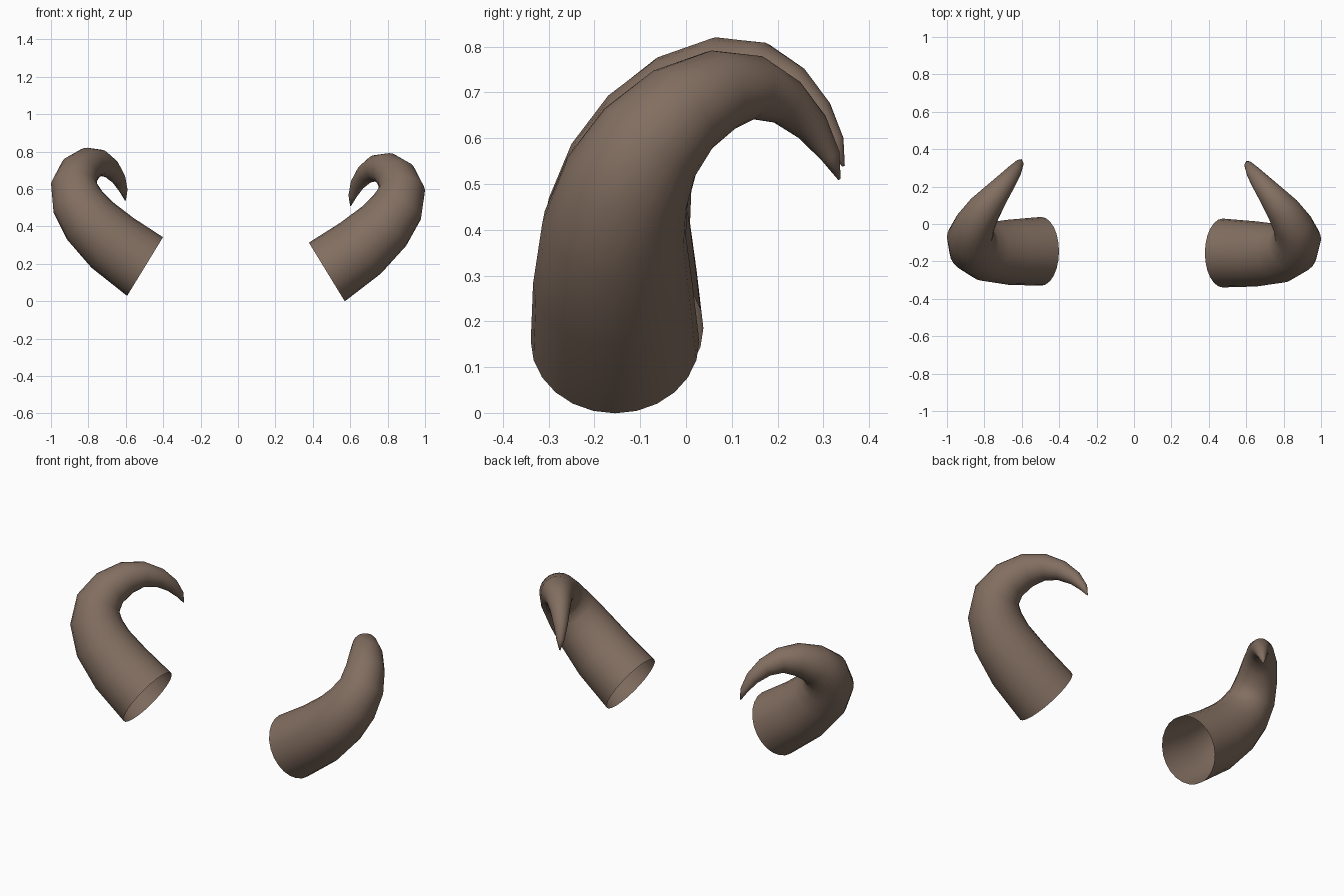
import bpy, bmesh, math
from mathutils import Vector

if "Cube" in bpy.data.objects:
    bpy.data.objects.remove(bpy.data.objects["Cube"])

brown = bpy.data.materials.new("horn brown")
brown.diffuse_color = (0.225, 0.157, 0.118, 1)
brown.use_nodes = True
brown.node_tree.nodes["Principled BSDF"].inputs["Base Color"].default_value = brown.diffuse_color

# Horn centre line and radius: x, y, z, r from open base to tip
PATH = [
    (0.475, -0.155, 0.156, 0.184),
    (0.655, -0.160, 0.283, 0.174),
    (0.780, -0.157, 0.400, 0.158),
    (0.850, -0.130, 0.500, 0.142),
    (0.876, -0.080, 0.590, 0.124),
    (0.850, -0.010, 0.660, 0.107),
    (0.797, 0.075, 0.704, 0.090),
    (0.737, 0.150, 0.711, 0.070),
    (0.682, 0.218, 0.680, 0.053),
    (0.638, 0.275, 0.625, 0.038),
    (0.612, 0.315, 0.562, 0.022),
    (0.602, 0.335, 0.510, 0.003),
]
SIDES = 24


def horn(name, points):
    """Sweep a tapering circle along the path, open at the base."""
    pos = [Vector(p[:3]) for p in points]
    bm = bmesh.new()
    rings = []
    n = len(pos)
    side = Vector((0, 1, 0))
    for i in range(n):
        a = (pos[i] - pos[max(i - 1, 0)]).normalized()
        b = (pos[min(i + 1, n - 1)] - pos[i]).normalized()
        t = (a + b).normalized()
        if i == 0:  # base cut faces inward and down
            t = Vector((math.copysign(0.85, pos[0].x), 0, 0.52)).normalized()
        side = (side - t * side.dot(t)).normalized()
        up = t.cross(side)
        r = points[i][3]
        rings.append([bm.verts.new(pos[i] + r * (side * math.cos(k * math.tau / SIDES)
                                                 + up * math.sin(k * math.tau / SIDES)))
                      for k in range(SIDES)])
    for lo, hi in zip(rings, rings[1:]):
        for k in range(SIDES):
            j = (k + 1) % SIDES
            bm.faces.new((lo[k], lo[j], hi[j], hi[k]))
    bm.faces.new(rings[-1])  # tiny tip cap
    me = bpy.data.meshes.new(name)
    bm.to_mesh(me)
    bm.free()
    me.materials.append(brown)
    for p in me.polygons:
        p.use_smooth = True
    ob = bpy.data.objects.new(name, me)
    bpy.context.collection.objects.link(ob)


horn("right_horn", PATH)

# Mirrored horn sits slightly higher, its base slightly further out
left = [(-x - 0.022 * max(0, 1 - i / 4), y + 0.009, z + 0.029, r)
        for i, (x, y, z, r) in enumerate(PATH)]
horn("left_horn", left)
